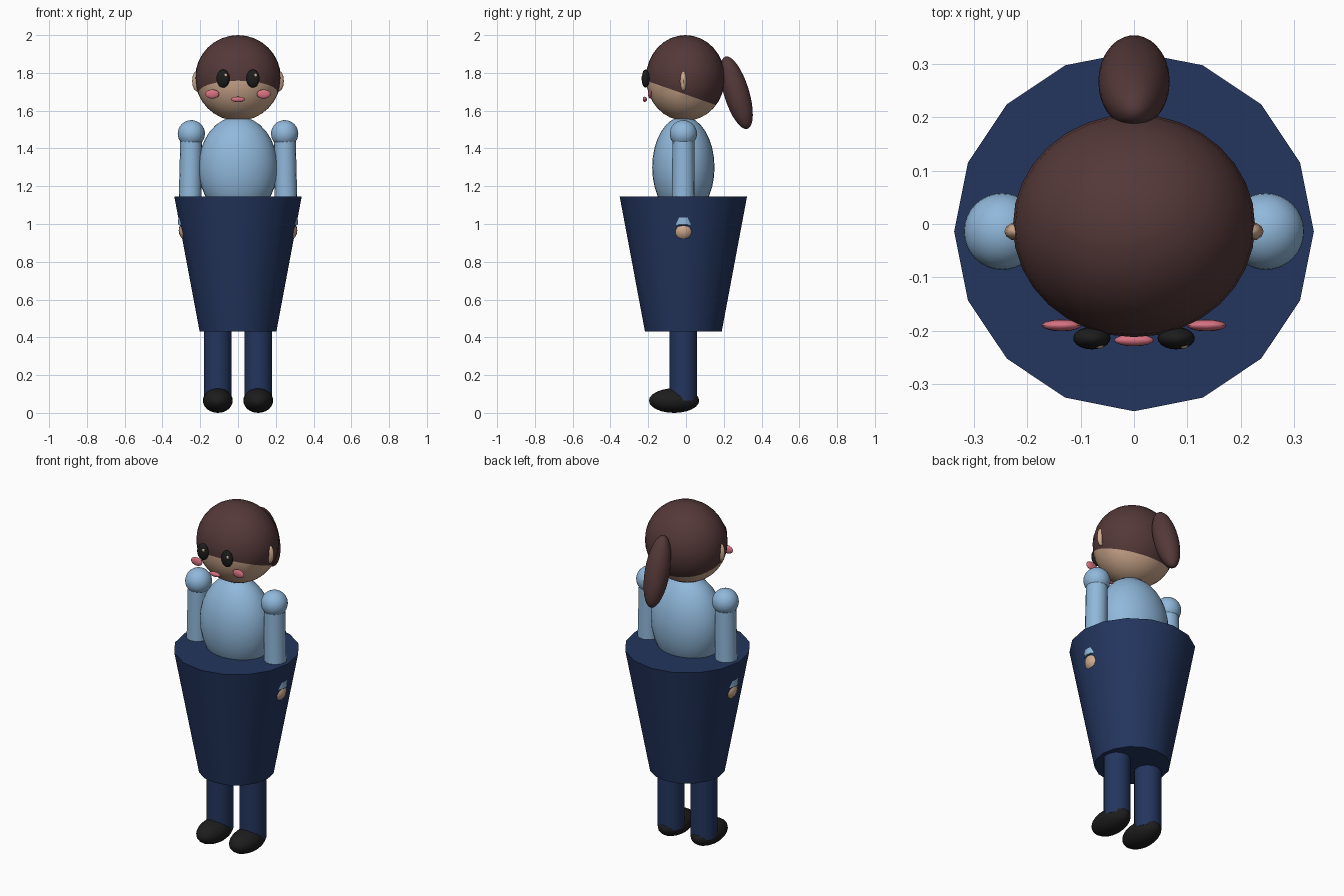
import bpy, bmesh, math
from mathutils import Matrix, Vector

cube = bpy.data.objects.get("Cube")
if cube:
    bpy.data.objects.remove(cube, do_unlink=True)


def material(name, r, g, b):
    m = bpy.data.materials.new(name)
    m.use_nodes = True
    m.diffuse_color = (r, g, b, 1)
    bsdf = m.node_tree.nodes["Principled BSDF"]
    bsdf.inputs["Base Color"].default_value = (r, g, b, 1)
    bsdf.inputs["Roughness"].default_value = 0.7
    return m


HAIR = material("brown hair", 0.09, 0.04, 0.04)
SKIN = material("skin", 0.62, 0.40, 0.27)
BLUE = material("light blue cloth", 0.28, 0.48, 0.71)
NAVY = material("navy cloth", 0.017, 0.036, 0.112)
BLACK = material("black", 0.012, 0.012, 0.012)
PINK = material("pink", 0.68, 0.17, 0.22)

AXIS = -0.014  # depth of the body's centre line


def finish(name, bm, *mats):
    mesh = bpy.data.meshes.new(name)
    bm.to_mesh(mesh)
    bm.free()
    ob = bpy.data.objects.new(name, mesh)
    bpy.context.collection.objects.link(ob)
    for m in mats:
        mesh.materials.append(m)
    bpy.ops.object.select_all(action="DESELECT")
    ob.select_set(True)
    bpy.context.view_layer.objects.active = ob
    bpy.ops.object.shade_smooth_by_angle(angle=math.radians(40))
    return ob


def ball_mesh(centre, radii, tilt=0, segments=32):
    bm = bmesh.new()
    place = (Matrix.Translation(centre) @ Matrix.Rotation(tilt, 4, "X")
             @ Matrix.Diagonal((*radii, 1)))
    bmesh.ops.create_uvsphere(bm, u_segments=segments, v_segments=segments // 2,
                              radius=1, matrix=place)
    return bm


def ball(name, mat, centre, radii, tilt=0, segments=32):
    return finish(name, ball_mesh(centre, radii, tilt, segments), mat)


def tube(name, mat, start, end, r_start, r_end, segments):
    a, b = Vector(start), Vector(end)
    turn = (b - a).to_track_quat("Z", "Y").to_matrix().to_4x4()
    bm = bmesh.new()
    bmesh.ops.create_cone(bm, cap_ends=True, segments=segments, radius1=r_start,
                          radius2=r_end, depth=(b - a).length,
                          matrix=Matrix.Translation((a + b) / 2) @ turn)
    return finish(name, bm, mat)


# Head: one ball split along a sloping hairline into hair and face
bm = ball_mesh((0, -0.003, 1.773), (0.227, 0.209, 0.227))
point, normal = Vector((0, 0, 1.685)), Vector((0, 0.35, 1)).normalized()
bmesh.ops.bisect_plane(bm, geom=bm.verts[:] + bm.edges[:] + bm.faces[:],
                       plane_co=point, plane_no=normal)
for f in bm.faces:
    f.material_index = 0 if (f.calc_center_median() - point).dot(normal) > 0 else 1
finish("head", bm, HAIR, SKIN)

ball("ponytail", HAIR, (0, 0.267, 1.695), (0.067, 0.067, 0.2), math.radians(17))
ball("mouth", PINK, (0, -0.218, 1.66), (0.037, 0.011, 0.014), segments=16)

# Torso and tapered skirt
ball("torso", BLUE, (0, AXIS, 1.3), (0.21, 0.165, 0.27))
tube("skirt", NAVY, (0, AXIS, 0.43), (0, AXIS, 1.145), 0.203, 0.337, 16)

# Paired parts
for side, s in (("left", 1), ("right", -1)):
    ball(side + "_ear", SKIN, (s * 0.217, AXIS, 1.757), (0.026, 0.018, 0.055), segments=12)
    ball(side + "_eye", BLACK, (s * 0.079, -0.214, 1.77), (0.035, 0.021, 0.048), segments=20)
    ball(side + "_eye_glint", SKIN, (s * 0.079 + 0.013, -0.228, 1.787),
         (0.01, 0.006, 0.01), segments=10)
    ball(side + "_cheek", PINK, (s * 0.136, -0.19, 1.688), (0.037, 0.011, 0.024), segments=16)
    ball(side + "_shoulder", BLUE, (s * 0.247, AXIS, 1.478), (0.072,) * 3)
    tube(side + "_arm", BLUE, (s * 0.256, AXIS, 0.995), (s * 0.247, AXIS, 1.478),
         0.061, 0.058, 16)
    ball(side + "_hand", SKIN, (s * 0.256, AXIS, 0.965), (0.058,) * 3, segments=20)
    tube(side + "_leg", NAVY, (s * 0.107, AXIS, 0.065), (s * 0.107, AXIS, 0.46),
         0.073, 0.073, 16)
    ball(side + "_shoe", BLACK, (s * 0.107, -0.063, 0.065), (0.079, 0.133, 0.065), segments=24)
